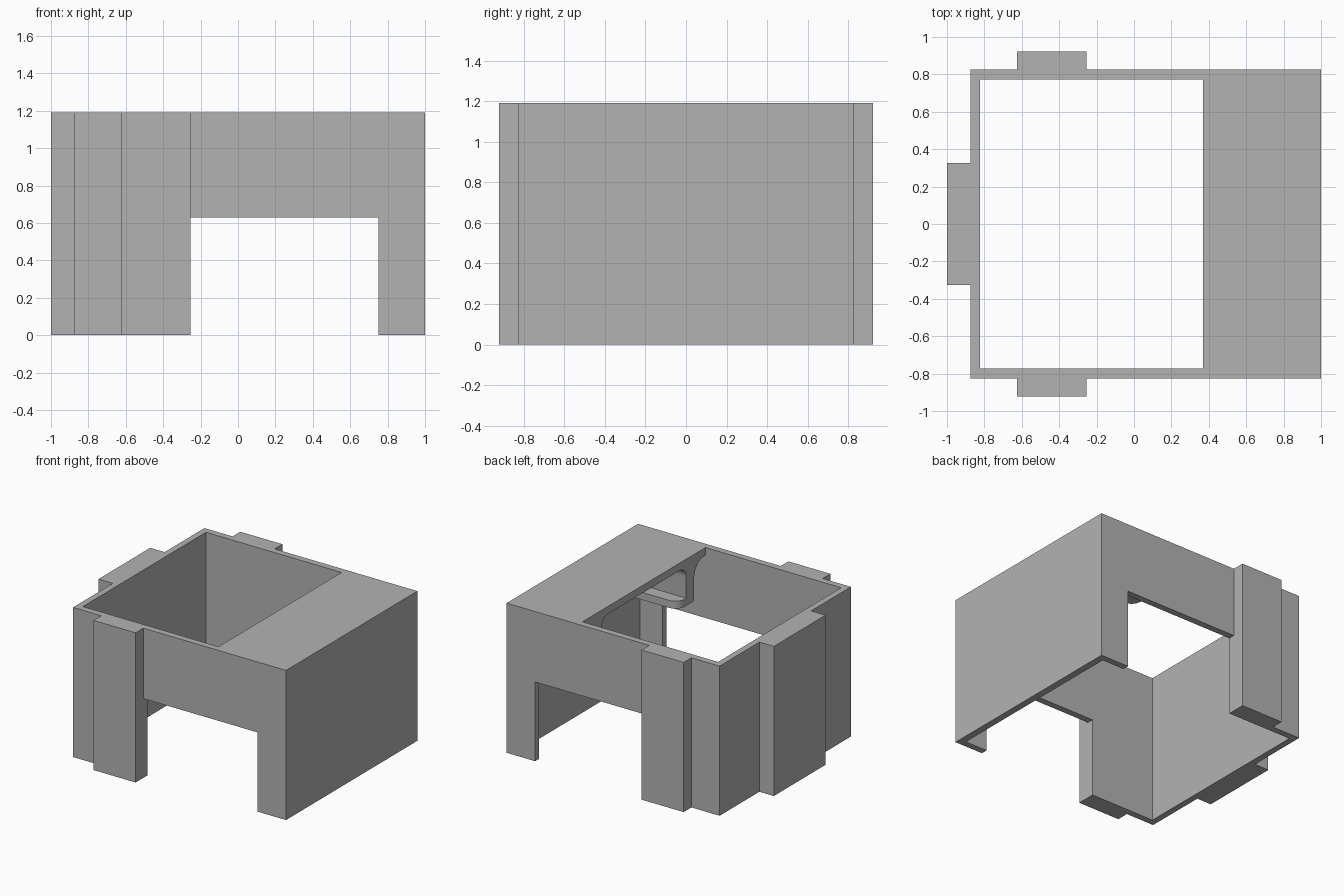
import bpy, bmesh, math
from mathutils import Vector

if "Cube" in bpy.data.objects:
    bpy.data.objects.remove(bpy.data.objects["Cube"])

H = 1.19        # overall height
DECK_Z = 1.13   # underside of the deck

mat = bpy.data.materials.new("plain grey")
mat.diffuse_color = (0.45, 0.45, 0.45, 1)
mat.use_nodes = True
mat.node_tree.nodes["Principled BSDF"].inputs["Base Color"].default_value = mat.diffuse_color


def prism(name, pts, vec):
    """Extrude a closed planar outline along vec."""
    bm = bmesh.new()
    face = bm.faces.new([bm.verts.new(p) for p in pts])
    geo = bmesh.ops.extrude_face_region(bm, geom=[face])["geom"]
    bmesh.ops.translate(bm, vec=Vector(vec),
                        verts=[v for v in geo if isinstance(v, bmesh.types.BMVert)])
    bmesh.ops.recalc_face_normals(bm, faces=bm.faces)
    me = bpy.data.meshes.new(name)
    bm.to_mesh(me)
    bm.free()
    ob = bpy.data.objects.new(name, me)
    bpy.context.collection.objects.link(ob)
    me.materials.append(mat)
    return ob


def box(name, x0, x1, y0, y1, z0, z1):
    return prism(name, [(x0, y0, z0), (x1, y0, z0), (x1, y1, z0), (x0, y1, z0)],
                 (0, 0, z1 - z0))


def arc(cx, cy, r, a0, a1, n=8):
    return [(cx + r * math.cos(math.radians(a0 + (a1 - a0) * i / n)),
             cy + r * math.sin(math.radians(a0 + (a1 - a0) * i / n))) for i in range(n + 1)]


# Housing: outline with the three outer pads, extruded to full height
half = [(1, 0.825), (-0.255, 0.825), (-0.255, 0.922), (-0.625, 0.922),
        (-0.625, 0.825), (-0.873, 0.825), (-0.873, 0.325), (-1, 0.325)]
outline = half + [(x, -y) for x, y in reversed(half)]
housing = prism("housing", [(x, y, 0) for x, y in outline], (0, 0, H))

# Cutters: open well, hollow below the deck, side windows
cutters = [box("well_cutter", -0.823, 0.37, -0.773, 0.773, -0.1, H + 0.1),
           box("hollow_cutter", 0.2, 0.945, -0.773, 0.773, -0.1, DECK_Z),
           box("window_cutter", -0.255, 0.75, -1.1, 1.1, -0.1, 0.63)]
for c in cutters:
    c.hide_render = True
    c.hide_set(True)
    m = housing.modifiers.new(c.name, "BOOLEAN")
    m.operation = "DIFFERENCE"
    m.solver = "EXACT"
    m.object = c

# Hanging rails under the deck, filleted into it on both sides
R_OUT, R_IN = 0.13, 0.08
profile = [(0.53, 0.82), (0.63, 0.82)]
profile += arc(0.63 + R_OUT, DECK_Z - R_OUT, R_OUT, 180, 90)
profile += arc(0.53 - R_IN, DECK_Z - R_IN, R_IN, 90, 0)
rail = prism("rail", [(0.37, y, z) for y, z in profile], (0.575, 0, 0))

# Inward rail lips with a rounded entry corner
lip_plan = [(0.37, 0.53)] + arc(0.45, 0.51, 0.08, 180, 270) + [(0.945, 0.43), (0.945, 0.53)]
lip = prism("rail_lip", [(x, y, 0.82) for x, y in lip_plan], (0, 0, 0.06))

for ob in (rail, lip):
    m = ob.modifiers.new("mirror", "MIRROR")
    m.use_axis = (False, True, False)
    bpy.ops.object.select_all(action="DESELECT")
    ob.select_set(True)
    bpy.context.view_layer.objects.active = ob
    bpy.ops.object.shade_smooth_by_angle(angle=math.radians(30))
